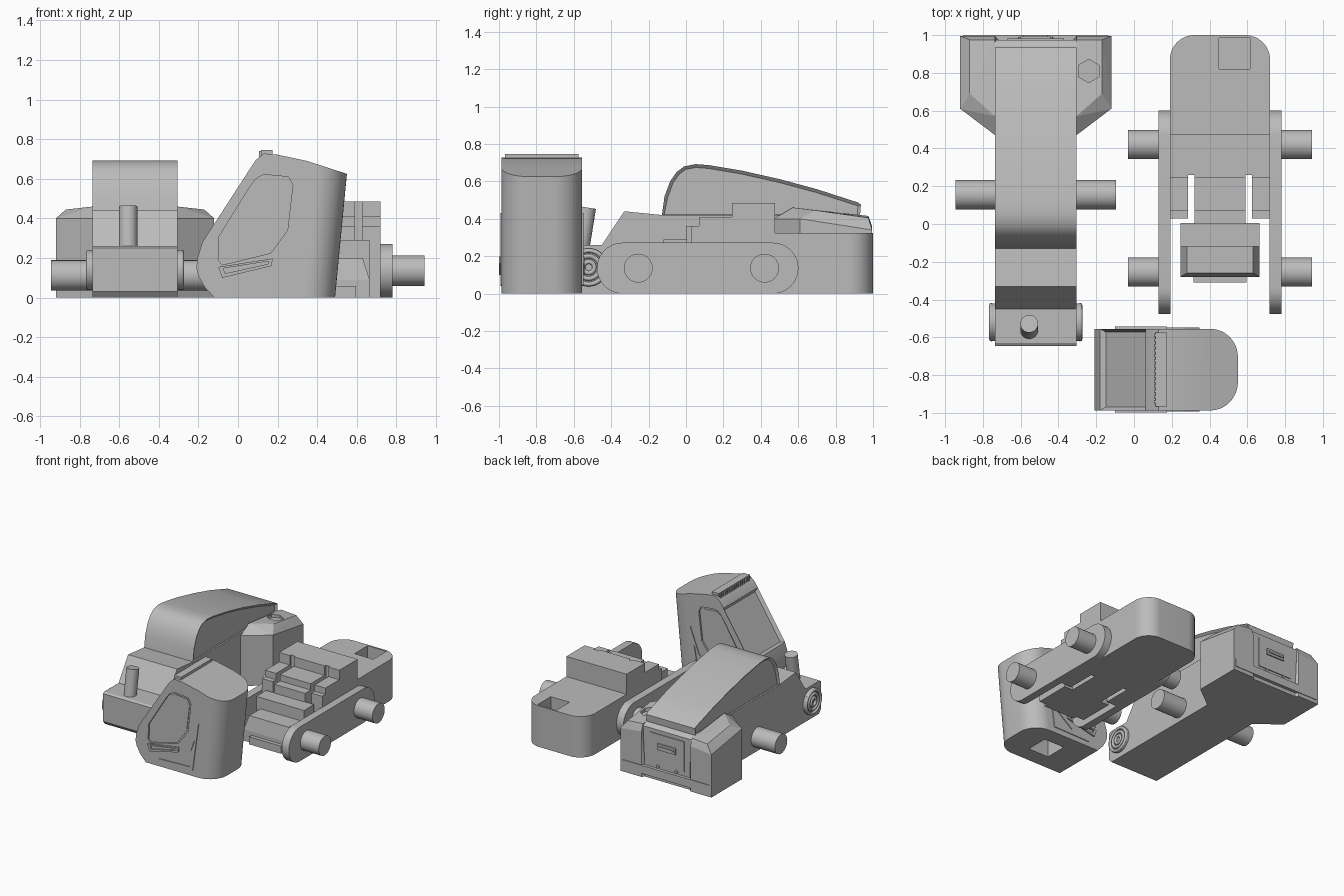
import bpy, bmesh, math
from mathutils import Vector, Matrix

if "Cube" in bpy.data.objects:
    bpy.data.objects.remove(bpy.data.objects["Cube"])

grey = bpy.data.materials.new("plain_grey")
grey.use_nodes = True
grey.diffuse_color = (0.5, 0.5, 0.5, 1)
grey.node_tree.nodes["Principled BSDF"].inputs["Base Color"].default_value = (0.5, 0.5, 0.5, 1)


def finish(name, bm):
    bmesh.ops.recalc_face_normals(bm, faces=bm.faces)
    mesh = bpy.data.meshes.new(name)
    bm.to_mesh(mesh)
    bm.free()
    mesh.materials.append(grey)
    ob = bpy.data.objects.new(name, mesh)
    bpy.context.collection.objects.link(ob)
    return ob


def select(ob):
    bpy.ops.object.select_all(action='DESELECT')
    ob.select_set(True)
    bpy.context.view_layer.objects.active = ob


def smooth(ob, angle=32):
    select(ob)
    bpy.ops.object.shade_smooth_by_angle(angle=math.radians(angle))
    return ob


def prism_mesh(pts, axis, a, b):
    # Extrude a 2D outline along an axis from a to b
    place = {'x': lambda p, t: (t, p[0], p[1]),
             'y': lambda p, t: (p[0], t, p[1]),
             'z': lambda p, t: (p[0], p[1], t)}[axis]
    bm = bmesh.new()
    low = [bm.verts.new(place(p, a)) for p in pts]
    high = [bm.verts.new(place(p, b)) for p in pts]
    bm.faces.new(low)
    bm.faces.new(high[::-1])
    n = len(pts)
    for i in range(n):
        j = (i + 1) % n
        bm.faces.new((low[i], high[i], high[j], low[j]))
    bmesh.ops.recalc_face_normals(bm, faces=bm.faces)
    return bm


def prism(name, pts, axis, a, b):
    return finish(name, prism_mesh(pts, axis, a, b))


def box(name, x, y, z):
    return prism(name, [(x[0], y[0]), (x[1], y[0]), (x[1], y[1]), (x[0], y[1])], 'z', *z)


def rod(name, p, q, r, n=40):
    p, q = Vector(p), Vector(q)
    bm = bmesh.new()
    turn = Vector((0, 0, 1)).rotation_difference(q - p).to_matrix().to_4x4()
    bmesh.ops.create_cone(bm, cap_ends=True, segments=n, radius1=r, radius2=r, depth=(q - p).length,
                          matrix=Matrix.Translation((p + q) / 2) @ turn)
    return smooth(finish(name, bm))


def hull(name, pts):
    bm = bmesh.new()
    for p in pts:
        bm.verts.new(p)
    bmesh.ops.convex_hull(bm, input=bm.verts)
    bmesh.ops.dissolve_limit(bm, angle_limit=0.02, verts=bm.verts, edges=bm.edges)
    return finish(name, bm)


def cut(ob, cutter):
    select(ob)
    mod = ob.modifiers.new("cut", 'BOOLEAN')
    mod.operation, mod.solver, mod.object = 'DIFFERENCE', 'EXACT', cutter
    bpy.ops.object.modifier_apply(modifier=mod.name)
    bpy.data.objects.remove(cutter)


def arc(cx, cy, r, start, end, n=14):
    return [(cx + r * math.cos(math.radians(start + (end - start) * i / n)),
             cy + r * math.sin(math.radians(start + (end - start) * i / n))) for i in range(n + 1)]


# ---------- Engine body ----------
CX, HW = -0.52, 0.215
prism("engine_base", [(-.62, 0), (-.645, .03), (-.645, .25), (-.63, .26), (-.45, .26), (-.33, .44),
                      (-.13, .42), (.94, .42), (.975, .4), (.975, 0)], 'x', CX - HW, CX + HW)

bm = prism_mesh([(-.13, .41), (-.115, .52), (-.085, .6), (-.05, .65), (-.01, .68), (.05, .692), (.12, .687),
                 (.3, .657), (.5, .612), (.7, .558), (.92, .487), (.935, .475), (.93, .41)],
                'x', CX - HW, CX + HW)
sides = [f for f in bm.faces if abs(f.normal.x) > .9]
for f in sides:
    bmesh.ops.inset_individual(bm, faces=[f], thickness=.018, depth=-.015)
smooth(finish("engine_hood", bm))

for side, s in (("right", -1), ("left", 1)):
    e = CX + s * HW
    # Rear fender with sloped, chamfered top
    fender = hull(side + "_fender", [(e + s * d, y, z) for d, y, z in (
        (-.02, .47, 0), (0, .47, 0), (.185, .61, 0), (.185, .995, 0), (0, .995, 0), (-.02, .97, 0),
        (0, .47, .4), (.185, .61, .4), (.185, .995, .34), (0, .57, .46), (.135, .69, .445),
        (.135, .975, .405), (0, .975, .415), (0, .995, .36))])
    if s > 0:
        cut(fender, prism("hex_cutter", arc(-.24, .81, .062, 30, 330, 5), 'z', .405, .6))
    rod(side + "_engine_axle", (e - s * .02, .155, .112), (e + s * .21, .155, .112), .077)
    # Ringed front hub
    rod(side + "_hub", (e - s * .01, -.52, .14), (e + s * .015, -.52, .14), .1)
    for r in (.09, .06, .03):
        bpy.ops.mesh.primitive_torus_add(location=(e + s * .02, -.52, .14), rotation=(0, math.pi / 2, 0),
                                         major_radius=r, minor_radius=.012, major_segments=32, minor_segments=8)
        ring = bpy.context.object
        ring.name = side + "_hub_ring"
        ring.data.materials.append(grey)
        smooth(ring, 60)

rod("exhaust_pipe", (CX - .035, -.565, .23), (CX - .035, -.528, .46), .047)

# Rear panel, handle and bumper
box("rear_panel", (CX - .15, CX + .15), (.97, .982), (.13, .37))
box("rear_handle", (CX - .08, CX + .08), (.98, .992), (.25, .3))
box("rear_handle_bar", (CX - .065, CX + .065), (.99, 1.0), (.267, .283))
box("rear_bumper", (CX - .385, CX + .385), (.9, 1.0), (.03, .095))
for i in range(4):
    x = CX - .24 + i * .16
    rod("bumper_rivet", (x, .97, .113), (x, .99, .113), .012, 12)

# ---------- Cabin ----------
Y0, Y1 = -.987, -.555
bm = prism_mesh([(-.12, 0), (-.17, .055), (-.2, .11), (-.21, .15), (-.205, .2), (-.18, .28), (.06, .65),
                 (.09, .695), (.13, .728), (.2, .722), (.35, .69), (.55, .625), (.49, 0)], 'y', Y0, Y1)
ends = [e for e in bm.edges if all(v.co.x > .48 for v in e.verts) and abs(e.verts[0].co.z - e.verts[1].co.z) > .3]
bmesh.ops.bevel(bm, geom=ends, offset=.15, segments=12, profile=.5, affect='EDGES')
bm.normal_update()
screen = [f for f in bm.faces if f.normal.x < -.7 and f.normal.z > .4 and f.calc_area() > .12]
for f in screen:
    bmesh.ops.inset_individual(bm, faces=[f], thickness=.025, depth=-.025)
cabin = finish("cabin", bm)

window = [(-.1, .19), (-.095, .31), (.06, .56), (.09, .6), (.13, .622), (.255, .61), (.277, .57),
          (.25, .34), (.165, .225), (-.08, .165)]
wcx, wcz = .09, .38
pane = [(wcx + (x - wcx) * .9, wcz + (z - wcz) * .93) for x, z in window]
trim = [(-.03, .04), (.295, .045), (.348, .43), (.27, .23), (.12, .1), (.13, .085), (.28, .2),
        (.315, .3), (.275, .07), (0, .062)]
handle = [(-.1, .155), (-.08, .1), (.17, .16), (.175, .198)]
slot = [(-.075, .148), (-.065, .122), (.15, .17), (.155, .184)]
for y, s in ((Y0, -1), (Y1, 1)):
    cut(cabin, prism("window_cutter", window, 'y', y - s * .014, y + s * .05))
    prism("side_window", pane, 'y', y - s * .02, y - s * .009)
    prism("side_trim", trim, 'y', y - s * .01, y + s * .006)
    grip = prism("door_handle", handle, 'y', y - s * .02, y + s * .012)
    cut(grip, prism("slot_cutter", slot, 'y', y, y + s * .05))
cut(cabin, box("socket_cutter", (.1, .28), (-.86, -.68), (-.1, .15)))
smooth(cabin, 25)

# Roof light bar with ribs
box("light_bar", (.115, .175), (Y0 + .02, Y1 - .02), (.7, .745))
for i in range(14):
    y = Y0 + .04 + i * .027
    box("light_bar_rib", (.105, .13), (y, y + .013), (.705, .74))

# ---------- Chassis ----------
MX = .455
half = [(.135, 0), (.135, .26), (.17, .26), (.17, .03), (.265, .03)] + arc(.135, .87, .13, 0, 90)
outline = [(MX + x, y) for x, y in half] + [(MX - x, y) for x, y in reversed(half)]
deck = prism("chassis_deck", outline, 'z', 0, .325)
cut(deck, box("pocket_cutter", (.45, .615), (.82, .985), (.17, .6)))
smooth(deck)

# Stepped engine mount, split by the two slots
box("mount_top", (MX - .265, MX + .265), (.26, .475), (.3, .485))
for x0, x1, y0 in ((-.135, .135, 0), (-.265, -.17, .03), (.17, .265, .03)):
    prism("mount_steps", [(y0, .3), (y0, .36), (.07, .36), (.07, .41), (.245, .41), (.245, .485),
                          (.27, .485), (.27, .3)], 'x', MX + x0, MX + x1)

# Front nose block with slanted sides
box("nose_floor", (MX - .21, MX + .21), (-.28, .005), (0, .09))
box("nose_lip", (MX - .14, MX + .14), (-.31, -.27), (0, .06))
hull("nose_block", [(MX + s * w, y, z) for s in (-1, 1) for w, y, z in (
    (.21, -.28, .09), (.21, 0, .09), (.175, -.26, .2), (.175, 0, .2))])
box("nose_back", (MX - .21, MX + .21), (-.12, .005), (.08, .29))

# Track plates and axles
for side, s in (("right", -1), ("left", 1)):
    track = arc(.465, .136, .136, -90, 90, 20) + arc(-.34, .136, .136, 90, 270, 20)
    a, b = sorted((MX + s * .263, MX + s * .325))
    smooth(prism(side + "_track_plate", track, 'x', a, b))
    for y in (-.255, .42):
        rod(side + "_chassis_axle", (MX + s * .31, y, .136), (MX + s * .487, y, .136), .077)
